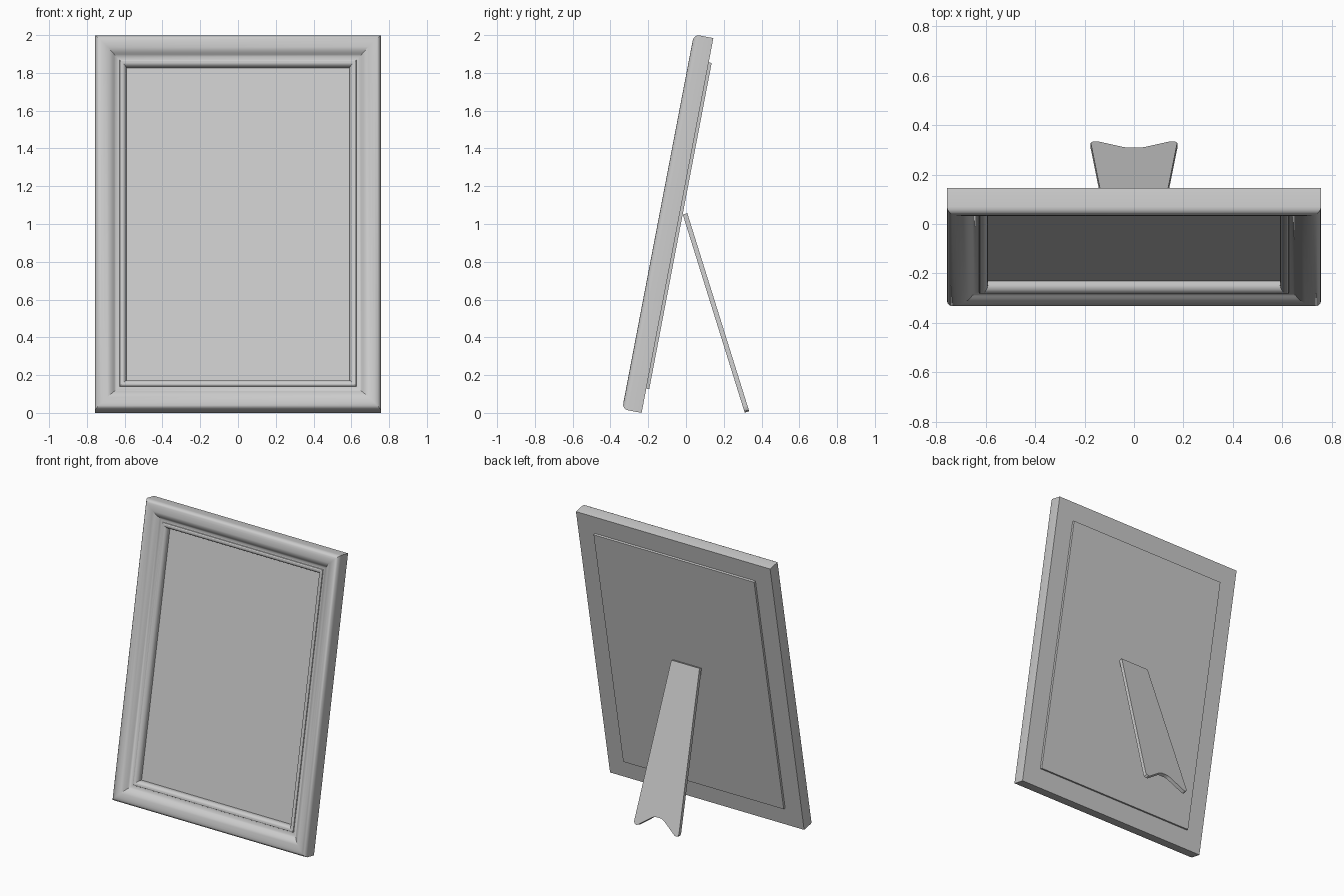
import bpy, bmesh, math
from mathutils import Matrix, Vector

if "Cube" in bpy.data.objects:
    bpy.data.objects.remove(bpy.data.objects["Cube"])

TILT = math.atan(0.1914)
S, C = math.sin(TILT), math.cos(TILT)
W, H = 0.757, 2.02          # half width and full height of the frame
BACK_Y = -0.235             # lower back edge touches the ground here

# local axes: x, up the frame, depth toward the viewer
LEAN = Matrix(((1, 0, 0, 0), (0, S, -C, BACK_Y), (0, C, S, 0), (0, 0, 0, 1)))


def finish(name, bm, matrix):
    bm.transform(matrix)
    bmesh.ops.recalc_face_normals(bm, faces=bm.faces)
    mesh = bpy.data.meshes.new(name)
    bm.to_mesh(mesh)
    bm.free()
    ob = bpy.data.objects.new(name, mesh)
    bpy.context.collection.objects.link(ob)
    bpy.ops.object.select_all(action='DESELECT')
    ob.select_set(True)
    bpy.context.view_layer.objects.active = ob
    bpy.ops.object.shade_smooth_by_angle(angle=math.radians(30))
    return ob


def slab(name, outline, d0, d1, matrix):
    bm = bmesh.new()
    face = bm.faces.new([bm.verts.new((x, v, d0)) for x, v in outline])
    ext = bmesh.ops.extrude_face_region(bm, geom=[face])
    verts = [g for g in ext['geom'] if isinstance(g, bmesh.types.BMVert)]
    bmesh.ops.translate(bm, verts=verts, vec=(0, 0, d1 - d0))
    return finish(name, bm, matrix)


def inset_rect(t):
    return [(-W + t, t), (W - t, t), (W - t, H - t), (-W + t, H - t)]


# moulded frame: (inset, depth) profile swept round four mitred corners
profile = [(0, 0), (0, 0.076), (0.003, 0.088), (0.010, 0.097), (0.020, 0.103),
           (0.034, 0.105), (0.050, 0.104), (0.066, 0.100), (0.082, 0.093),
           (0.094, 0.084), (0.102, 0.076), (0.112, 0.069), (0.122, 0.066),
           (0.130, 0.066), (0.132, 0.071), (0.138, 0.074), (0.146, 0.073),
           (0.154, 0.069), (0.161, 0.061), (0.165, 0.051), (0.166, 0.044),
           (0.166, 0)]
bm = bmesh.new()
rings = [[bm.verts.new((x, v, d)) for x, v in inset_rect(t)] for t, d in profile]
for a, b in zip(rings, rings[1:] + rings[:1]):
    for i in range(4):
        j = (i + 1) % 4
        bm.faces.new((a[i], a[j], b[j], b[i]))
finish("frame_moulding", bm, LEAN)

# picture inside the opening and raised backing board
slab("picture_panel", inset_rect(0.165), 0.002, 0.027, LEAN)
slab("backing_board", inset_rect(0.131), -0.016, 0.001, LEAN)

# easel leg: tapered board with notched foot
half = [(0.110, 0), (0.174, 1.065), (0.175, 1.078), (0.170, 1.091),
        (0.157, 1.099), (0.143, 1.095), (0.045, 1.022), (0.025, 1.013)]
outline = half + [(-x, s) for x, s in reversed(half)]
down = Vector((0, 0.325, -1.04)).normalized()
out = Vector((0, -down.z, down.y))
leg = Matrix(((1, 0, 0, 0), (0, down.y, out.y, -0.017),
              (0, down.z, out.z, 1.05), (0, 0, 0, 1)))
slab("easel_leg", outline, 0, 0.025, leg)
